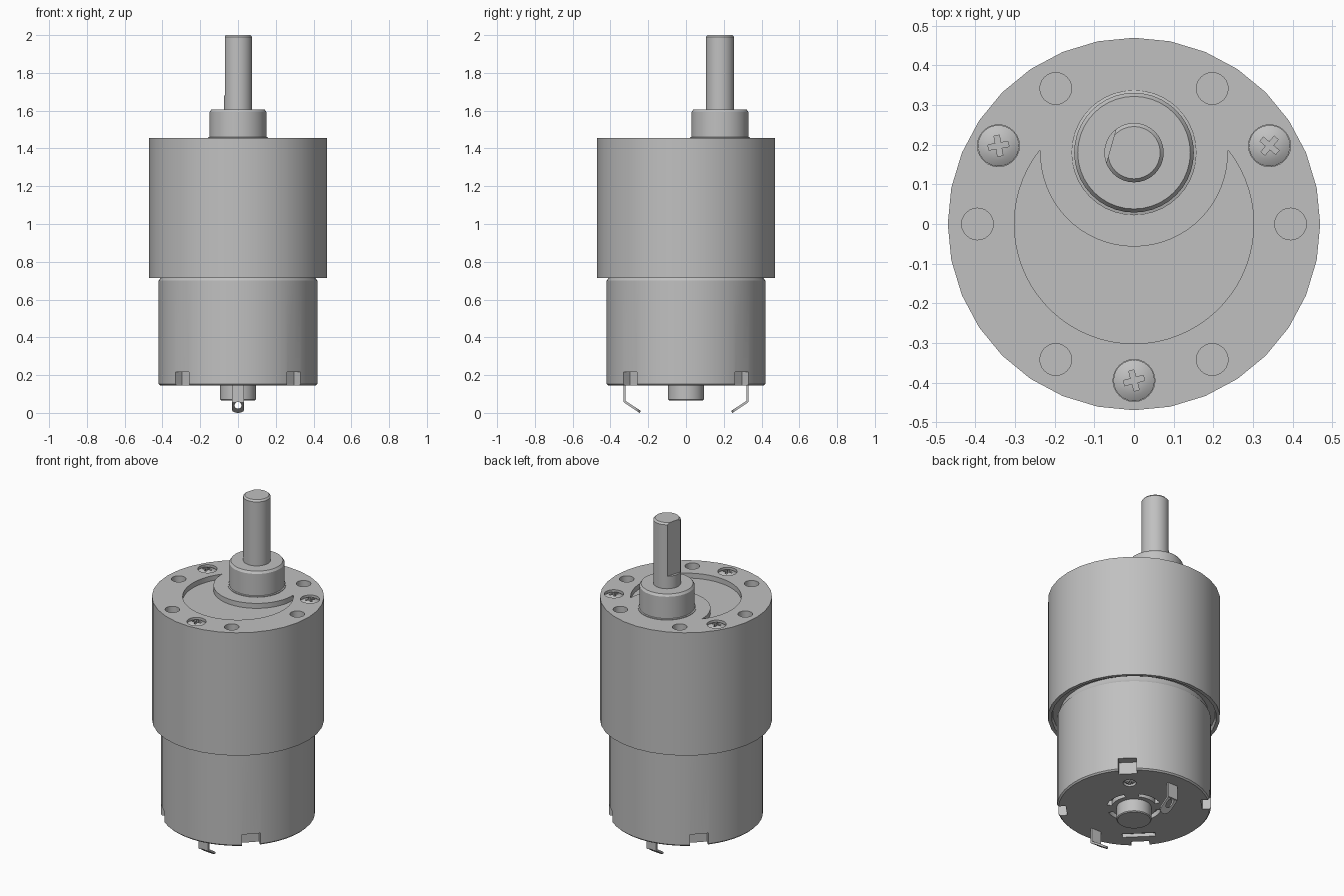
import bpy, bmesh
from math import sin, cos, pi, radians, atan2
from mathutils import Matrix, Vector

if "Cube" in bpy.data.objects:
    bpy.data.objects.remove(bpy.data.objects["Cube"])

metal = bpy.data.materials.new("grey_metal")
metal.use_nodes = True
metal.diffuse_color = (0.53, 0.53, 0.53, 1)
metal.node_tree.nodes["Principled BSDF"].inputs["Base Color"].default_value = metal.diffuse_color

SHAFT_Y = 0.18
TOP = 1.455
BASE = 0.145


def arc(r, a0, a1, n, cy=0.0):
    """Points on an arc, angles in radians."""
    return [(r * cos(a0 + (a1 - a0) * i / n), cy + r * sin(a0 + (a1 - a0) * i / n))
            for i in range(n + 1)]


def circle(r, n):
    return arc(r, 0, 2 * pi, n)[:-1]


def rect(x0, x1, y0, y1):
    return [(x0, y0), (x1, y0), (x1, y1), (x0, y1)]


def loft(name, rings, matrix=Matrix()):
    """Skin a stack of equal rings and cap both ends."""
    bm = bmesh.new()
    rows = [[bm.verts.new(matrix @ Vector(p)) for p in ring] for ring in rings]
    n = len(rows[0])
    for low, high in zip(rows, rows[1:]):
        for i in range(n):
            j = (i + 1) % n
            bm.faces.new((low[i], low[j], high[j], high[i]))
    bm.faces.new(rows[0][::-1])
    bm.faces.new(rows[-1])
    bmesh.ops.recalc_face_normals(bm, faces=bm.faces)
    mesh = bpy.data.meshes.new(name)
    bm.to_mesh(mesh)
    bm.free()
    mesh.materials.append(metal)
    obj = bpy.data.objects.new(name, mesh)
    bpy.context.collection.objects.link(obj)
    return obj


def prism(name, points, z0, z1, matrix=Matrix()):
    return loft(name, [[(x, y, z) for x, y in points] for z in (z0, z1)], matrix)


def lathe(name, profile, n, matrix=Matrix()):
    return loft(name, [[(x, y, z) for x, y in circle(r, n)] for r, z in profile], matrix)


def cut(obj, cutters):
    """Subtract the cutters for good, then discard them."""
    for c in cutters:
        c.hide_render = True
        mod = obj.modifiers.new("cut", "BOOLEAN")
        mod.operation, mod.solver, mod.object = "DIFFERENCE", "EXACT", c
    deps = bpy.context.evaluated_depsgraph_get()
    deps.update()
    mesh = bpy.data.meshes.new_from_object(obj.evaluated_get(deps))
    obj.modifiers.clear()
    obj.data = mesh
    for c in cutters:
        bpy.data.objects.remove(c)


def polar(r, deg, z=0.0):
    """Place at radius r, local x pointing outwards."""
    return Matrix.Rotation(radians(deg), 4, "Z") @ Matrix.Translation((r, 0, z))


def cross_head(name, r, z, place, turn, flip=1):
    """Domed screw head with a cross recess; z is its crown."""
    m = place @ Matrix.Translation((0, 0, z)) @ Matrix.Rotation(radians(turn), 4, "Z")
    m = m @ Matrix.Diagonal((1, 1, flip, 1))
    head = lathe(name, [(r, -0.05), (r, -0.015), (r * 0.7, -0.005), (r * 0.3, 0)], 24, m)
    a, b = r * 0.5, r * 0.13
    cut(head, [prism("slot", rect(-a, a, -b, b), -0.02, 0.02, m),
               prism("slot", rect(-b, b, -a, a), -0.02, 0.02, m)])
    return head


parts = []

# Gearbox housing with a groove underneath
gearbox = lathe("gearbox_housing", [(0.4, 0.74), (0.445, 0.74), (0.45, 0.715),
                                    (0.47, 0.715), (0.47, TOP)], 32)
cutters = [lathe("hole", [(0.04, TOP - 0.1), (0.04, TOP + 0.1)], 24, polar(0.395, a))
           for a in range(0, 360, 60)]
cutters += [lathe("hole", [(0.053, TOP - 0.04), (0.053, TOP + 0.1)], 24, polar(0.395, a))
            for a in (30, 150, 270)]

# Crescent recess between the rim and the shaft plateau
tip = (0.237, 0.187)
outer = atan2(tip[1], tip[0])
inner = atan2(tip[1] - SHAFT_Y, tip[0])
crescent = arc(0.302, pi - outer, 2 * pi + outer, 48)
crescent += arc(0.237, inner, -pi - inner, 32, SHAFT_Y)[1:-1]
cutters.append(prism("crescent", crescent, TOP - 0.03, TOP + 0.1))
cut(gearbox, cutters)
parts.append(gearbox)

# Face screws
for i, (angle, turn) in enumerate(((30, 20), (150, 40), (270, 15))):
    parts.append(cross_head("face_screw_%d" % (i + 1), 0.052, TOP, polar(0.395, angle), turn))

# Bearing boss and output shaft with a flat
at_shaft = Matrix.Translation((0, SHAFT_Y, 0))
parts.append(lathe("bearing_boss", [(0.158, TOP - 0.01), (0.158, TOP + 0.004), (0.151, TOP + 0.006),
                                    (0.151, 1.592), (0.142, 1.605)], 40, at_shaft))
shaft = lathe("output_shaft", [(0.075, 1.59), (0.075, 1.99), (0.066, 2.0)], 32, at_shaft)
cut(shaft, [prism("flat", rect(0.06, 0.2, -0.2, 0.2), 1.68, 2.1,
                  at_shaft @ Matrix.Rotation(radians(164), 4, "Z"))])
parts.append(shaft)

# Motor can with notches, vent arcs and a slot in the end plate
can = lathe("motor_can", [(0.412, BASE), (0.42, BASE + 0.008), (0.42, 0.7),
                          (0.41, 0.715), (0.405, 0.745)], 48)
cutters = [prism("notch", rect(-0.05, 0.1, -0.05, 0.05), 0.1, 0.217, polar(0.42, a))
           for a in range(45, 360, 90)]
for a in range(0, 360, 90):
    mid = radians(a)
    vent = arc(0.15, mid - 0.5, mid + 0.5, 10) + arc(0.122, mid + 0.5, mid - 0.5, 10)
    cutters.append(prism("vent", vent, 0.1, BASE + 0.03))
cutters.append(prism("slot", rect(-0.018, 0.018, -0.09, 0.09), 0.1, BASE + 0.02, polar(0.3, 225)))
cutters.append(lathe("hole", [(0.036, 0.1), (0.036, BASE + 0.03)], 24, polar(0.27, 45)))
cut(can, cutters)
parts.append(can)
parts.append(cross_head("end_plate_rivet", 0.034, BASE, polar(0.27, 45), 20, -1))
parts.append(lathe("rear_bearing", [(0.09, 0.066), (0.095, 0.071), (0.095, BASE + 0.01)], 32))

# Bent solder terminals
W, T = 0.033, 0.006
for side, label in ((-1, "front"), (1, "back")):
    y = side * 0.325
    parts.append(prism(label + "_terminal_leg", rect(-W, W, y - T, y + T), 0.058, BASE + 0.01))
    along = Vector((0, -side * 0.083, -0.055))
    length = along.length
    along.normalize()
    across = Vector((1, 0, 0))
    frame = Matrix((across, along, across.cross(along))).transposed().to_4x4()
    frame = Matrix.Translation((0, y, 0.06)) @ frame
    tab = prism(label + "_terminal_tab", [(-W, 0), (W, 0)] + arc(W, 0, pi, 12, length - W),
                -T, T, frame)
    eye = Matrix.Translation((0, y, 0.04)) @ Matrix.Rotation(pi / 2, 4, "X")
    cut(tab, [prism("eye", circle(0.018, 20), -0.15, 0.15, eye)])
    parts.append(tab)

# Smooth round walls, crisp edges
bpy.ops.object.select_all(action="DESELECT")
for obj in parts:
    obj.select_set(True)
bpy.context.view_layer.objects.active = gearbox
bpy.ops.object.shade_smooth_by_angle(angle=radians(25))
